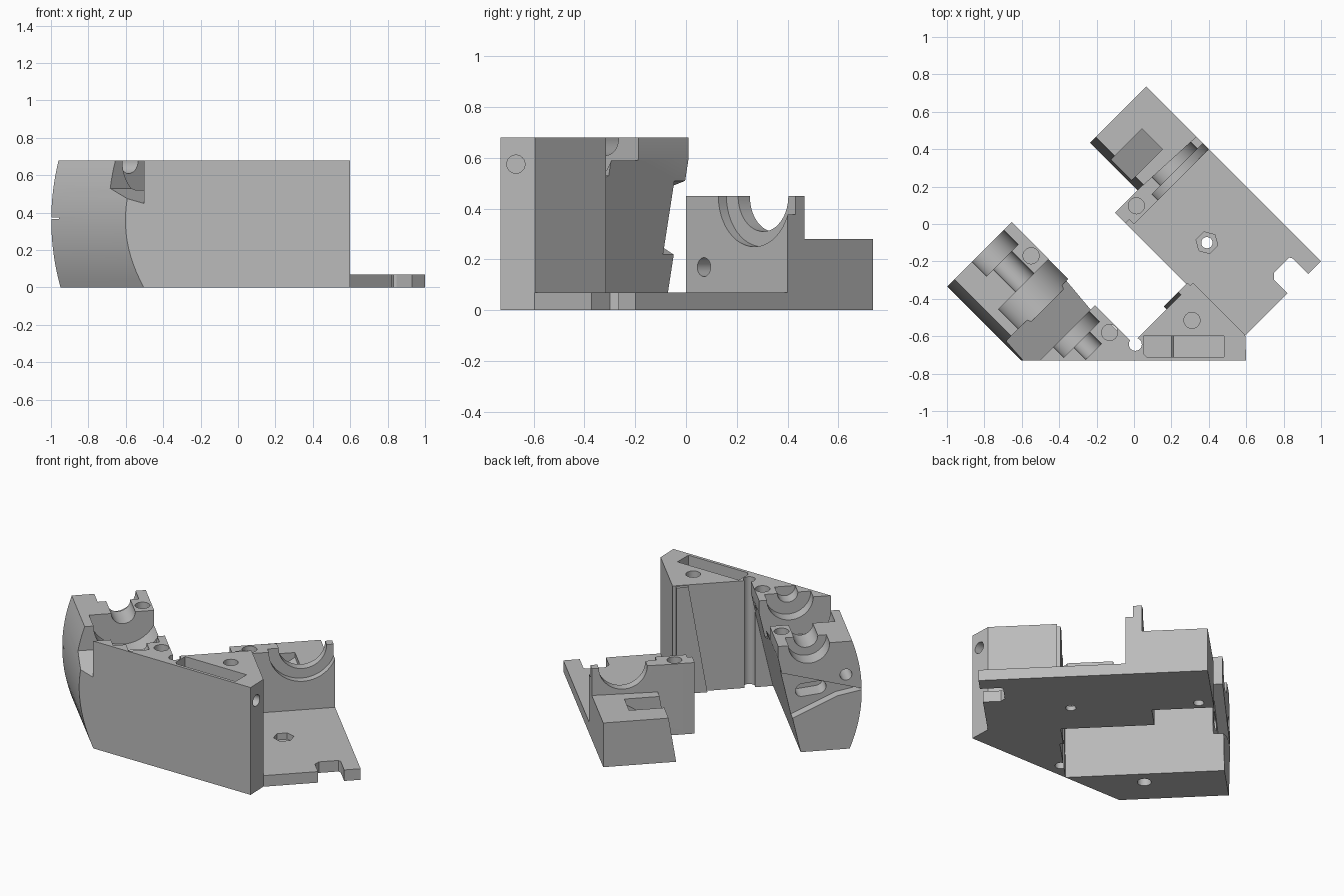
import bpy, bmesh, math
from mathutils import Matrix, Vector

if "Cube" in bpy.data.objects:
    bpy.data.objects.remove(bpy.data.objects["Cube"])

grey = bpy.data.materials.new("light grey plastic")
grey.use_nodes = True
grey.diffuse_color = (0.5, 0.5, 0.5, 1)
grey.node_tree.nodes["Principled BSDF"].inputs["Base Color"].default_value = (0.5, 0.5, 0.5, 1)

TURN = Matrix.Rotation(math.pi / 4, 4, 'Z')   # the part is laid out square, then turned 45 degrees
BACK = TURN.inverted()


def local(x, y):
    p = BACK @ Vector((x, y, 0))
    return p.x, p.y


def prism(name, pts, axis, lo, hi, world=False):
    """Extrude a 2D outline along an axis; world=True means not turned."""
    place = {'x': lambda a, b, t: (t, a, b),
             'y': lambda a, b, t: (a, t, b),
             'z': lambda a, b, t: (a, b, t)}[axis]
    bm = bmesh.new()
    rings = [[bm.verts.new(place(a, b, t)) for a, b in pts] for t in (lo, hi)]
    n = len(pts)
    bm.faces.new(rings[0])
    bm.faces.new(rings[1])
    for i in range(n):
        j = (i + 1) % n
        bm.faces.new((rings[0][i], rings[0][j], rings[1][j], rings[1][i]))
    if world:
        bm.transform(BACK)
    bmesh.ops.recalc_face_normals(bm, faces=bm.faces)
    mesh = bpy.data.meshes.new(name)
    bm.to_mesh(mesh)
    bm.free()
    mesh.materials.append(grey)
    ob = bpy.data.objects.new(name, mesh)
    bpy.context.collection.objects.link(ob)
    ob.matrix_world = TURN
    return ob


def circle(a, b, r, n=32):
    return [(a + r * math.cos(math.tau * i / n), b + r * math.sin(math.tau * i / n)) for i in range(n)]


def bore(center, r, axis, lo, hi, n=32, world=False):
    return prism("cutter", circle(*center, r, n), axis, lo, hi, world)


def carve(ob, cutters):
    """Subtract the cutters, bake the result and drop them."""
    for c in cutters:
        c.hide_render = True
        m = ob.modifiers.new("cut", 'BOOLEAN')
        m.operation, m.solver, m.object = 'DIFFERENCE', 'EXACT', c
    bpy.context.view_layer.update()
    deps = bpy.context.evaluated_depsgraph_get()
    mesh = bpy.data.meshes.new_from_object(ob.evaluated_get(deps))
    ob.modifiers.clear()
    ob.data = mesh
    for c in cutters:
        bpy.data.objects.remove(c)


# Base plate with a notched end and a nut trap
plate = prism("base_plate", [(-0.03, -0.445), (0, -0.445), (0, -0.843), (0.318, -0.843), (0.318, -0.74),
                             (0.345, -0.714), (0.46, -0.714), (0.47, -0.73), (0.47, -0.847),
                             (0.566, -0.847), (0.566, 0.115), (-0.03, 0.115)], 'z', 0, 0.07)
nut = local(0.39, -0.1)
carve(plate, [bore(nut, 0.03, 'z', -0.1, 0.2), bore(nut, 0.06, 'z', 0.03, 0.2, 6)])

# Upright bearing wall with a stepped half round seat
wall = prism("bearing_wall", [(0, 0), (0.566, 0), (0.566, 0.095), (0.15, 0.115), (-0.03, 0.115),
                              (-0.03, 0.035), (0, 0.035)], 'z', 0, 0.45)
carve(wall, [bore((0.38, 0.45), 0.2, 'y', -0.1, 0.045, 48),
             bore((0.385, 0.45), 0.14, 'y', -0.1, 0.3, 48),
             bore((0.078, 0.06), 0.043, 'z', 0.3, 0.6),
             bore((0.1, 0.17), 0.037, 'y', -0.1, 0.08)])

# Low block behind the wall, with a slanted side and an open ramped pocket
block = prism("rear_block", [(0.141, 0), (0.566, 0), (0.566, 0.28), (0.185, 0.28)], 'y', 0.09, 0.474)
pocket = prism("cutter", [(0.39, 0.4), (0.39, 0.25), (0.1, 0.06), (0.1, 0.4)], 'y', 0.175, 0.33)
carve(block, [pocket, bore((0.2, 0.39), 0.03, 'z', -0.1, 0.15)])

# Tall front wedge
wedge = prism("front_wedge", [(0, -0.841), (0, -0.445), (-0.587, -0.445), (-0.092, -0.94)], 'z', 0, 0.68)
slot = prism("cutter", [(0.05, 0.8), (0.05, 0.45), (0.2, 0.45), (0.21, 0.56), (0.48, 0.61), (0.48, 0.8)],
             'y', -0.71, -0.6, True)
carve(wedge, [slot,
              bore(local(0.31, -0.515), 0.043, 'z', 0.5, 0.8),
              bore((-0.67, 0.575), 0.036, 'x', 0.5, 0.7, 24, True),
              bore((-0.45, -0.46), 0.035, 'z', -0.1, 0.8, 16)])

# Raised slanted pad on the inner face of the wedge
pad = prism("inner_pad", [(-0.2, 0), (-0.02, 0), (-0.02, 0.675), (-0.09, 0.675)], 'y', -0.45, -0.425)

# Side block: bowed outer face, overhanging inner face
bow = []
for i in range(17):
    z = 0.68 * i / 16
    bow.append((-0.942 + 0.07 * ((z - 0.36) / 0.36) ** 2, z))
side = prism("side_block", bow + [(-0.455, 0.68), (-0.455, 0.6), (-0.586, 0)], 'y', -0.6, 0.47)
AX = -0.635   # centre line of the half round seats
seats = [(0.12, 0.36, 0.6), (0.07, 0.1, 0.5), (0.2, 0.02, 0.19),
         (0.135, -0.24, -0.1), (0.06, -0.33, -0.2)]
cuts = [bore((AX, 0.68), r, 'y', lo, hi, 48) for r, lo, hi in seats]
cuts += [bore(local(-0.55, -0.17), 0.043, 'z', 0.55, 0.8),
         bore(local(-0.13, -0.58), 0.043, 'z', 0.55, 0.8),
         bore((-0.68, 0), 0.04, 'z', -0.1, 0.15),
         bore((-0.85, 0.47), 0.035, 'y', 0.3, 0.6)]
# open channel with a sloping floor across the block
cuts.append(prism("cutter", [(0.04, 0.53), (-0.16, 0.45), (-0.16, 0.8), (0.04, 0.8)], 'x', -1.1, -0.3))
# shallow recess in the end face
cuts.append(prism("cutter", [(-0.3, 0.56), (-0.96, 0.37), (-0.8, 0.34), (-0.54, 0.22), (-0.3, 0.11)],
                  'y', 0.41, 0.6))
# long rounded slot inside the recess
half = [(math.cos(math.pi * i / 10) * 0.04, math.sin(math.pi * i / 10) * 0.04) for i in range(11)]
ring = [(b + 0.05, a) for a, b in half] + [(-b - 0.05, -a) for a, b in half]
cuts.append(prism("cutter", [(-0.655 + a, 0.37 + b - 0.1 * a) for a, b in ring], 'y', 0.3, 0.6))
# trim flush with the front, and clear the corner beside the wedge
cuts.append(prism("cutter", [(-2, -0.73), (2, -0.73), (2, -2), (-2, -2)], 'z', -1, 2, True))
cuts.append(bore((-0.45, -0.46), 0.035, 'z', -0.1, 0.8, 16))
carve(side, cuts)

# Smooth the round surfaces, keep edges sharp
bpy.ops.object.select_all(action='DESELECT')
for ob in (plate, wall, block, wedge, pad, side):
    ob.select_set(True)
bpy.context.view_layer.objects.active = side
bpy.ops.object.shade_smooth_by_angle(angle=math.radians(25))
